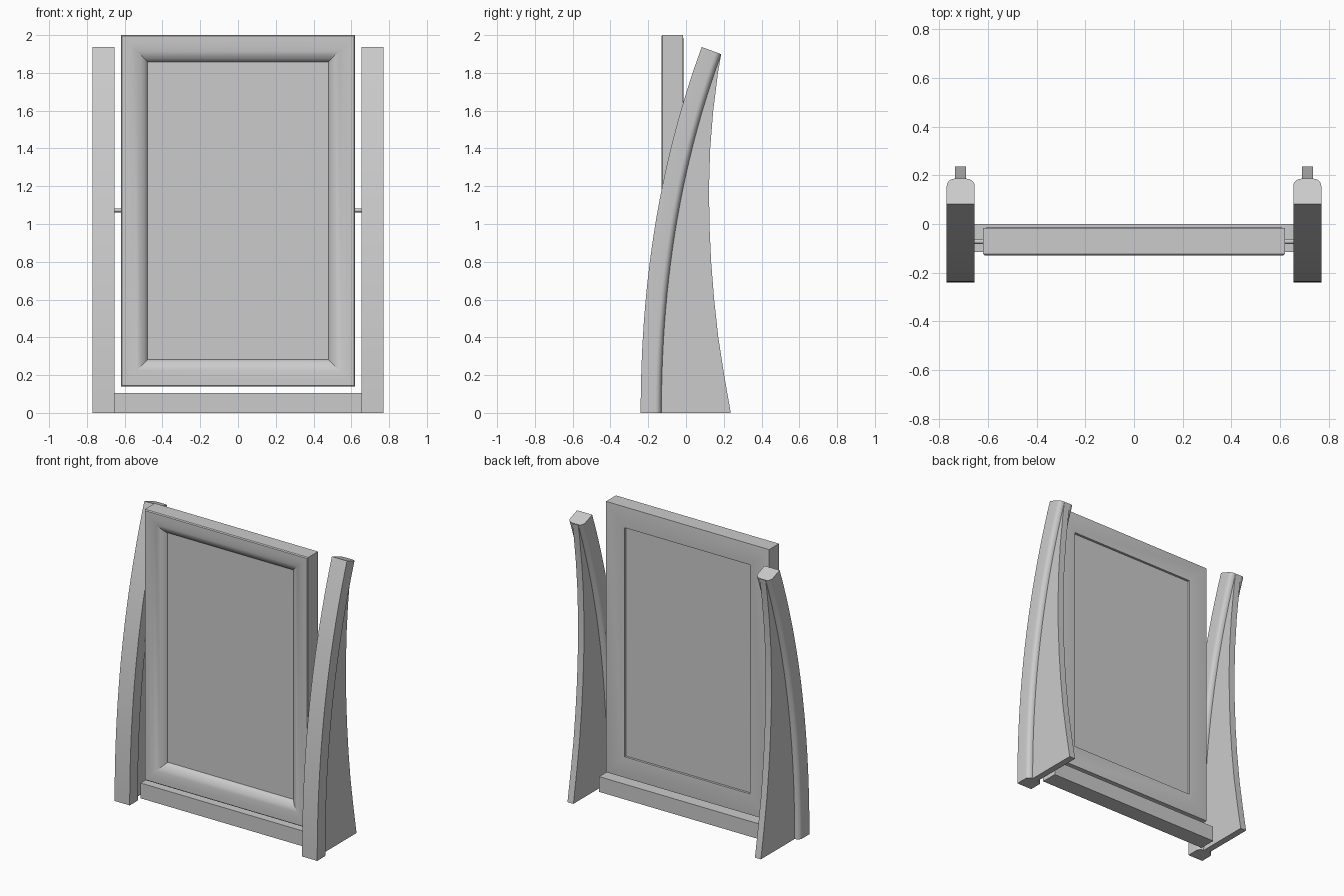
import bpy, bmesh, math

if "Cube" in bpy.data.objects:
    bpy.data.objects.remove(bpy.data.objects["Cube"])


def make(name, rings, cap=True, closed=False, smooth=True):
    """Skin a list of equal-length rings into one mesh."""
    bm = bmesh.new()
    vs = [[bm.verts.new(p) for p in r] for r in rings]
    n = len(vs[0])
    pairs = list(zip(vs, vs[1:]))
    if closed:
        pairs.append((vs[-1], vs[0]))
    for a, b in pairs:
        for i in range(n):
            j = (i + 1) % n
            bm.faces.new((a[i], a[j], b[j], b[i]))
    if cap:
        bm.faces.new(vs[0])
        bm.faces.new(vs[-1])
    bmesh.ops.recalc_face_normals(bm, faces=bm.faces)
    me = bpy.data.meshes.new(name)
    bm.to_mesh(me)
    bm.free()
    ob = bpy.data.objects.new(name, me)
    bpy.context.collection.objects.link(ob)
    if smooth:
        bpy.ops.object.select_all(action='DESELECT')
        ob.select_set(True)
        bpy.context.view_layer.objects.active = ob
        bpy.ops.object.shade_smooth_by_angle(angle=math.radians(30))
    return ob


def box(name, x0, x1, y0, y1, z0, z1):
    return make(name, [[(x0, y0, z), (x1, y0, z), (x1, y1, z), (x0, y1, z)]
                       for z in (z0, z1)], smooth=False)


def post_point(z, d):
    """Point at depth d behind the curved front edge of a post."""
    y = -0.24 + 0.0687 * z ** 2 + 0.009 * z ** 3
    a = math.atan(0.1374 * z + 0.027 * z ** 2)
    return y + d * math.cos(a), z - d * math.sin(a)


# Post section: flat front, rounded back corners
W, D, RX, RD = 0.0575, 0.11, 0.034, 0.032
section = [(-W, 0), (W, 0)]
for k in range(7):
    t = math.pi / 2 * k / 6
    section.append((W - RX + RX * math.cos(t), D - RD + RD * math.sin(t)))
section += [(-x, d) for x, d in reversed(section[2:])]

# Rear edge of the fin (y, z)
fin_back = [(0.237, 0), (0.202, 0.2), (0.171, 0.4), (0.149, 0.6), (0.133, 0.8),
            (0.124, 1.0), (0.122, 1.2), (0.128, 1.4), (0.144, 1.6),
            (0.169, 1.8), (0.185, 1.892)]

for side, s in (("left", -1), ("right", 1)):
    cx = s * 0.7125
    # Curved upright
    rings = []
    for i in range(25):
        z = 1.937 * i / 24
        rings.append([(cx + x, *post_point(z, d)) for x, d in section])
    make(side + "_post", rings)
    # Thin support fin behind the upright
    rings = []
    for y, z in fin_back:
        fy, fz = post_point(z, 0.07)
        fz = max(fz, 0)
        rings.append([(cx - 0.0225, fy, fz), (cx + 0.0225, fy, fz),
                      (cx + 0.0225, y, z), (cx - 0.0225, y, z)])
    make(side + "_fin", rings)
    # Pivot pin
    pin = []
    for x in (0.60, 0.67):
        pin.append([(s * x, -0.072 + 0.01 * math.cos(math.tau * k / 16),
                     1.072 + 0.01 * math.sin(math.tau * k / 16)) for k in range(16)])
    make(side + "_pivot_pin", pin)

# Rail joining the posts
box("base_rail", -0.66, 0.66, -0.115, 0.0, 0, 0.105)

# Mitred moulding: profile of (inset, y) carried round four corners
profile = [(0, -0.017), (0, -0.124), (0.006, -0.13), (0.03, -0.13), (0.06, -0.127),
           (0.085, -0.121), (0.107, -0.112), (0.125, -0.10), (0.137, -0.087),
           (0.143, -0.072), (0.143, -0.016), (0.13, -0.014), (0.02, -0.014)]
corners = []
for sx, sz in ((-1, -1), (1, -1), (1, 1), (-1, 1)):
    corners.append([(sx * (0.62 - i), y, 1.07 + sz * (0.93 - i)) for i, y in profile])
make("mirror_frame", corners, cap=False, closed=True)

# Mirror panel
box("mirror_panel", -0.48, 0.48, -0.078, -0.032, 0.282, 1.858)
